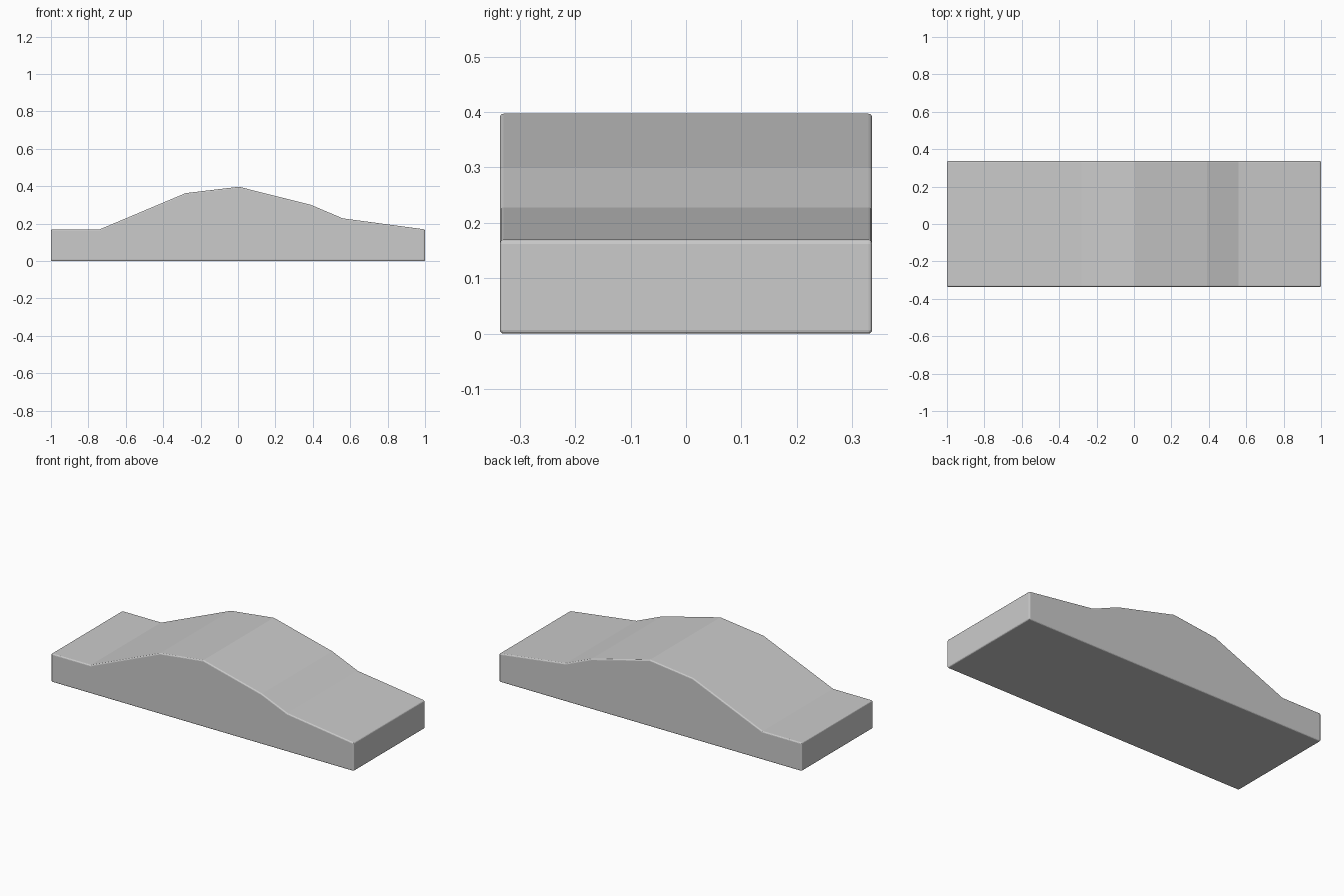
import bpy, bmesh
from mathutils import Vector

if "Cube" in bpy.data.objects:
    bpy.data.objects.remove(bpy.data.objects["Cube"])

# Side profile of the hump, x and z
profile = [(-1, 0), (1, 0), (1, 0.169), (0.56, 0.228), (0.39, 0.30),
           (0.005, 0.397), (-0.28, 0.363), (-0.74, 0.169), (-1, 0.169)]
half_width = 0.336

# Extrude the profile across the width
bm = bmesh.new()
face = bm.faces.new([bm.verts.new((x, -half_width, z)) for x, z in profile])
extruded = bmesh.ops.extrude_face_region(bm, geom=[face])
verts = [v for v in extruded["geom"] if isinstance(v, bmesh.types.BMVert)]
bmesh.ops.translate(bm, verts=verts, vec=Vector((0, 2 * half_width, 0)))
bmesh.ops.recalc_face_normals(bm, faces=bm.faces)

mesh = bpy.data.meshes.new("humped_block")
bm.to_mesh(mesh)
bm.free()
block = bpy.data.objects.new("humped_block", mesh)
bpy.context.collection.objects.link(block)

# Fine rounding on the outer edges only
bevel = block.modifiers.new("edge_rounding", "BEVEL")
bevel.width = 0.007
bevel.segments = 3
bevel.limit_method = "ANGLE"
bevel.angle_limit = 0.9
